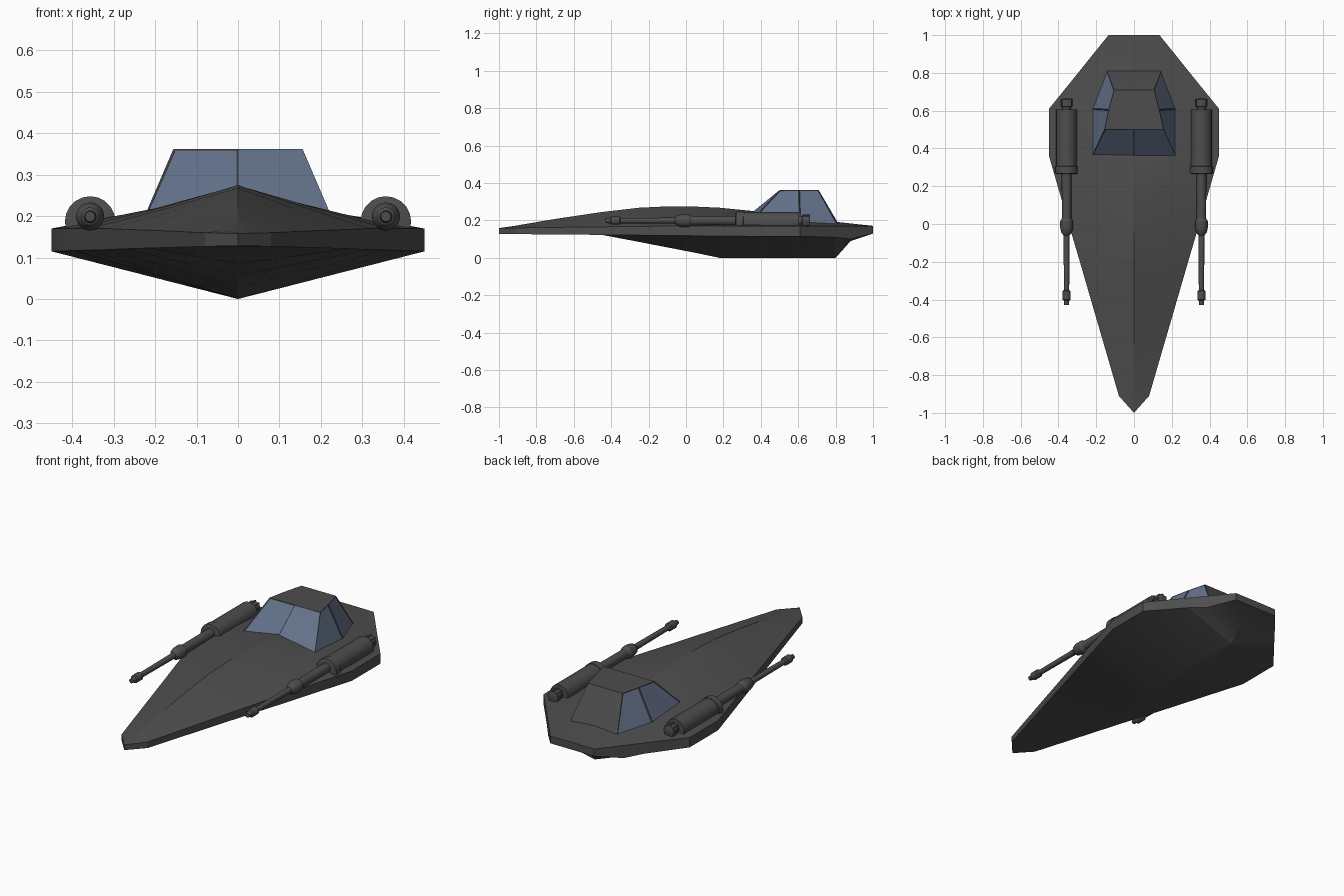
import bpy, bmesh, math
from mathutils import Vector

if "Cube" in bpy.data.objects:
    bpy.data.objects.remove(bpy.data.objects["Cube"])


def material(name, color):
    m = bpy.data.materials.new(name)
    m.diffuse_color = (*color, 1)
    m.use_nodes = True
    m.node_tree.nodes["Principled BSDF"].inputs["Base Color"].default_value = m.diffuse_color
    return m


GREY = material("dark grey hull", (0.075, 0.075, 0.075))
GLASS = material("blue grey glass", (0.125, 0.165, 0.25))


def make_object(name, bm, mats, smooth=None):
    bmesh.ops.remove_doubles(bm, verts=bm.verts, dist=0.0005)
    bmesh.ops.recalc_face_normals(bm, faces=bm.faces)
    me = bpy.data.meshes.new(name)
    bm.to_mesh(me)
    bm.free()
    for m in mats:
        me.materials.append(m)
    ob = bpy.data.objects.new(name, me)
    bpy.context.collection.objects.link(ob)
    if smooth:
        bpy.ops.object.select_all(action='DESELECT')
        bpy.context.view_layer.objects.active = ob
        ob.select_set(True)
        bpy.ops.object.shade_smooth_by_angle(angle=math.radians(smooth))
    return ob


# Hull stations: y, half width, keel z, rim bottom z, rim top z, ridge z
stations = [
    (-1.00, 0.000, 0.128, 0.128, 0.158, 0.159),
    (-0.91, 0.080, 0.127, 0.127, 0.160, 0.172),
    (-0.70, 0.141, 0.125, 0.125, 0.163, 0.208),
    (-0.45, 0.214, 0.123, 0.123, 0.166, 0.245),
    (-0.25, 0.272, 0.085, 0.121, 0.168, 0.268),
    (-0.10, 0.316, 0.056, 0.119, 0.170, 0.275),
    (0.05, 0.360, 0.027, 0.118, 0.170, 0.274),
    (0.18, 0.398, 0.000, 0.117, 0.170, 0.268),
    (0.36, 0.450, 0.000, 0.115, 0.170, 0.250),
    (0.61, 0.450, 0.000, 0.115, 0.170, 0.215),
    (0.80, 0.296, 0.000, 0.110, 0.170, 0.193),
    (0.88, 0.232, 0.090, 0.100, 0.170, 0.184),
    (1.00, 0.135, 0.130, 0.130, 0.170, 0.171),
]
bm = bmesh.new()
rings = []
for y, w, k, b, t, h in stations:
    right = [(w, b), (w, t), (w * 0.5, t + (h - t) * 0.5)]
    sec = [(0, k)] + right + [(0, h)] + [(-x, z) for x, z in reversed(right)]
    rings.append([bm.verts.new((x, y, z)) for x, z in sec])
for a, c in zip(rings, rings[1:]):
    n = len(a)
    for i in range(n):
        j = (i + 1) % n
        bm.faces.new((a[i], a[j], c[j], c[i]))
bm.faces.new(rings[-1])
make_object("hull", bm, [GREY], 20)

# Canopy: half base and half roof outlines, front to back
base = [(0, 0.36, 0.248), (0.222, 0.36, 0.208), (0.222, 0.61, 0.190),
        (0.145, 0.81, 0.180), (0, 0.81, 0.190)]
roof = [(0, 0.5, 0.362), (0.156, 0.5, 0.362), (0.134, 0.605, 0.362),
        (0.106, 0.71, 0.362), (0, 0.71, 0.362)]
bm = bmesh.new()
panes = []
for s in (1, -1):
    lo = [bm.verts.new((s * x, y, z)) for x, y, z in base]
    hi = [bm.verts.new((s * x, y, z)) for x, y, z in roof]
    for i in range(4):
        vs = [lo[i], lo[i + 1], hi[i + 1], hi[i]]
        f = bm.faces.new(vs if s > 0 else vs[::-1])
        if i < 3:
            panes.append(f)
    bm.faces.new(hi if s > 0 else hi[::-1])
# Glass panes inset in thin frames
for f in panes:
    bmesh.ops.inset_individual(bm, faces=[f], thickness=0.006, depth=-0.003)
    f.material_index = 1
make_object("canopy", bm, [GREY, GLASS])


def lathe(name, x, z, profile, sides=20):
    """Turn a (y, radius) profile around an axis running along y."""
    bm = bmesh.new()
    loops = []
    for y, r in profile:
        loops.append([bm.verts.new((x + r * math.cos(2 * math.pi * i / sides), y,
                                    z + r * math.sin(2 * math.pi * i / sides)))
                      for i in range(sides)])
    for a, c in zip(loops, loops[1:]):
        for i in range(sides):
            j = (i + 1) % sides
            bm.faces.new((a[i], a[j], c[j], c[i]))
    bm.faces.new(loops[0])
    bm.faces.new(loops[-1])
    return make_object(name, bm, [GREY], 30)


# Side cannons: barrel with muzzle and joint, housing, collar and ribbed end cap
barrel = [(-0.43, 0.012), (-0.405, 0.015), (-0.4, 0.022), (-0.355, 0.022), (-0.35, 0.014),
          (-0.06, 0.016), (-0.045, 0.028), (-0.02, 0.034), (0.015, 0.034), (0.03, 0.025),
          (0.32, 0.026)]
for s, side in ((1, "right"), (-1, "left")):
    x = s * 0.357
    lathe(side + "_cannon_barrel", x, 0.199, barrel)
    lathe(side + "_cannon_collar", x, 0.187, [(0.265, 0.05), (0.268, 0.061), (0.305, 0.061), (0.308, 0.05)])
    lathe(side + "_cannon_housing", x, 0.19, [(0.3, 0.055), (0.605, 0.055)])
    lathe(side + "_cannon_end", x, 0.2, [(0.6, 0.024), (0.62, 0.024), (0.622, 0.03), (0.66, 0.03), (0.664, 0.02)])
    # Ribs on the end cap
    bm = bmesh.new()
    for k in range(8):
        a = k * math.pi / 4
        c = Vector((x + 0.028 * math.cos(a), 0.642, 0.2 + 0.028 * math.sin(a)))
        g = bmesh.ops.create_cube(bm, size=1)["verts"]
        for v in g:
            v.co = c + Vector((v.co.x * 0.01, v.co.y * 0.04, v.co.z * 0.01))
    make_object(side + "_cannon_ribs", bm, [GREY])
